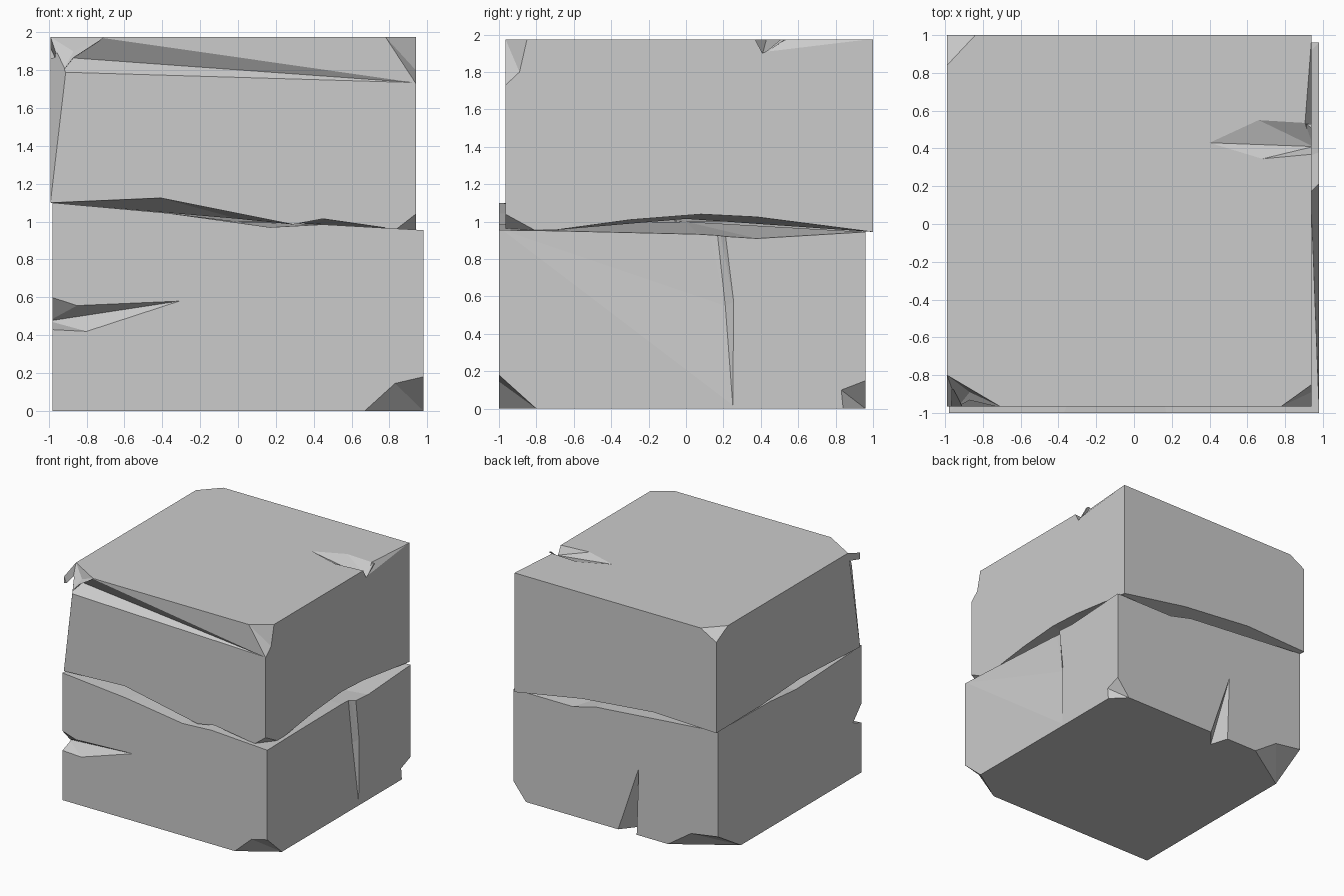
import bpy, bmesh

if "Cube" in bpy.data.objects:
    bpy.data.objects.remove(bpy.data.objects["Cube"])


def block(name, ring, flat_z, centre_z):
    """Block with a flat cap at flat_z and a broken face through the ring of points."""
    bm = bmesh.new()
    broken = [bm.verts.new(p) for p in ring]
    c = bm.verts.new((0, 0, centre_z))
    n = len(ring)
    corners = [i for i, p in enumerate(ring)
               if p[0] in (min(q[0] for q in ring), max(q[0] for q in ring))
               and p[1] in (min(q[1] for q in ring), max(q[1] for q in ring))]
    flat = {i: bm.verts.new((ring[i][0], ring[i][1], flat_z)) for i in corners}
    for i in range(n):
        bm.faces.new((broken[i], broken[(i + 1) % n], c))
    for k, a in enumerate(corners):
        b = corners[(k + 1) % len(corners)]
        span = range(a, (b if b > a else b + n) + 1)
        bm.faces.new([broken[i % n] for i in span] + [flat[b], flat[a]])
    bm.faces.new([flat[i] for i in corners])
    bmesh.ops.recalc_face_normals(bm, faces=bm.faces)
    return to_object(name, bm)


def to_object(name, bm):
    me = bpy.data.meshes.new(name)
    bm.to_mesh(me)
    bm.free()
    ob = bpy.data.objects.new(name, me)
    bpy.context.collection.objects.link(ob)
    return ob


def chip(target, *points):
    """Cut the convex hull of the points out of the target."""
    bm = bmesh.new()
    for p in points:
        bm.verts.new(p)
    res = bmesh.ops.convex_hull(bm, input=bm.verts)
    bmesh.ops.delete(bm, geom=[v for v in bm.verts if not v.link_faces], context='VERTS')
    bmesh.ops.recalc_face_normals(bm, faces=bm.faces)
    cutter = to_object("cutter", bm)
    cutter.hide_render = True
    mod = target.modifiers.new("chip", 'BOOLEAN')
    mod.operation, mod.solver, mod.object = 'DIFFERENCE', 'EXACT', cutter
    bpy.context.view_layer.update()
    me = bpy.data.meshes.new_from_object(
        target.evaluated_get(bpy.context.evaluated_depsgraph_get()))
    target.modifiers.clear()
    target.data = me
    bpy.data.objects.remove(cutter)


# Lower half, broken along its top
X, F, B = .98, -1, .96
lower = block("lower_block", [
    (-X, F, 1.10), (-.37, F, 1.045), (.17, F, .97), (.45, F, .985),
    (X, F, .955), (X, -.7, .95), (X, .07, .93), (X, .38, .91),
    (X, B, .945), (.41, B, .945), (.19, B, 1.0),
    (-X, B, 1.10), (-X, .25, 1.09), (-X, -.1, 1.06)], 0, 1.0)

# Upper half, broken along its underside
L, R, F2, B2, T = -.99, .94, -.965, 1.0, 1.975
upper = block("upper_block", [
    (L, F2, 1.10), (-.41, F2, 1.125), (.29, F2, .985), (.45, F2, 1.015), (.83, F2, .96),
    (R, F2, .955), (R, -.7, .955), (R, -.3, 1.01), (R, .08, 1.04), (R, .38, 1.025),
    (R, B2, .945), (.29, B2, 1.06), (-.385, B2, 1.125),
    (L, B2, 1.105), (L, .4, 1.11), (L, -.15, 1.14)], T, 1.015)

# Upper block: chipped corners
chip(upper, (-.84, B2, T), (L, .84, T), (L, B2, 1.89), (-1.1, 1.1, 2.1))
chip(upper, (.78, F2, T), (R, F2, 1.73), (R, -.85, T), (R, -.89, 1.8), (1.1, -1.1, 2.1))
chip(upper, (L, -.80, T), (-.93, F2, 1.79), (-.71, F2, T), (-.87, -.89, 1.9), (-1.1, -1.1, 2.1))
chip(upper, (.83, F2, .955), (R, F2, 1.04), (R, -.8, .95), (1.0, -1.05, .8))
# Upper block: worn front left edge
chip(upper, (L, F2, 1.11), (-.93, F2, 1.79), (L, -.82, 1.9), (-.9, F2, 1.88), (-1.1, -1.1, 1.8))
# Upper block: long groove below the front top edge
chip(upper, (-.93, F2, 1.79), (-.71, F2, 1.97), (-.87, -.88, 1.865), (.93, F2, 1.735),
     (-.87, -1.1, 1.87))
# Upper block: crack in the top and thin chip beside it
chip(upper, (.40, .43, T), (.66, .55, T), (.905, .535, T), (.68, .345, T),
     (.95, .37, T), (.95, .41, 1.90), (.95, .50, T),
     (.66, .55, 2.1), (.905, .535, 2.1), (.68, .345, 2.1), (.95, .37, 2.1), (1.05, .42, 2.1))
chip(upper, (.905, .53, T), (R, .44, 1.91), (R, .98, T), (1.05, .7, 2.1))

# Lower block: chipped bottom corners
chip(lower, (.67, F, 0), (.83, F, .145), (X, F, .18), (X, -.8, 0), (1.1, -1.1, -.1))
chip(lower, (X, .83, .1), (X, B, .15), (X, .84, 0), (.86, B, 0), (1.1, 1.1, -.1))
chip(lower, (-.5, B, 0), (-.72, B, .15), (-X, B, .19), (-X, .65, 0), (-1.1, 1.1, -.1))
# Lower block: crack in the front left
chip(lower, (-1, F, .43), (-.8, F, .42), (-.31, F, .58), (-.8, F, .54), (-1, F, .55),
     (-1, -.88, .475), (-1, -1.1, .48), (-.8, -1.1, .48))
chip(lower, (-1, F, .605), (-.8, F, .54), (-1, F, .46), (-1, -.88, .475),
     (-1, -1.1, .55), (-.85, -1.1, .52))
# Lower block: wedge crack at the back
chip(lower, (-.22, B, .58), (-.02, B, -.01), (-.2, B, -.01), (-.15, .8, -.01), (-.14, 1.1, -.05))
# Lower block: crack down the right side, with the face sinking towards it
chip(lower, (X, -.98, .955), (.935, .09, 1.1), (.935, .15, 1.1), (X, .19, 1.1),
     (X, .255, .57), (X, .25, .02), (.945, .21, .55), (1.1, .1, .6))
